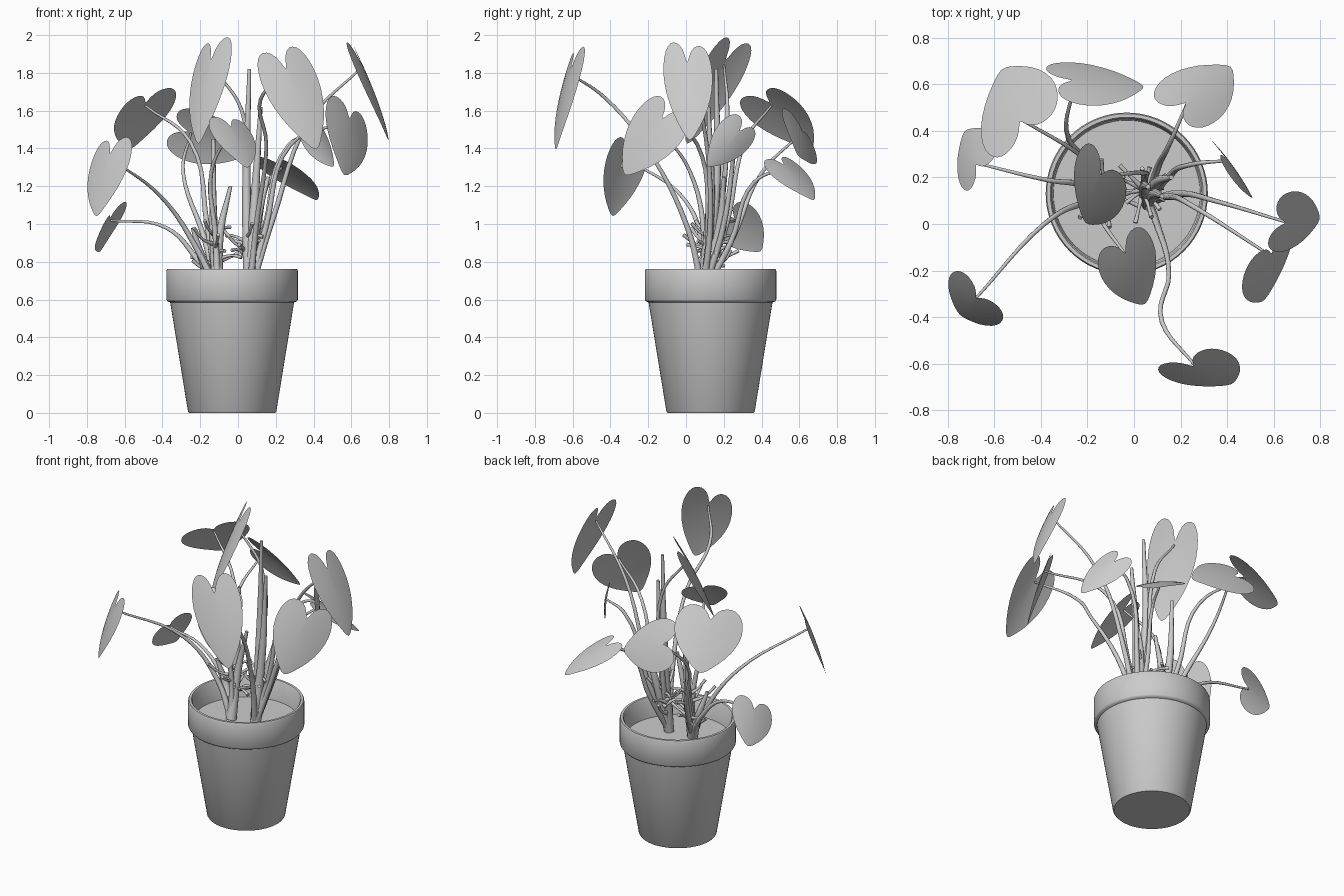
import bpy, bmesh, math, random
from mathutils import Vector

random.seed(4)
cube = bpy.data.objects.get("Cube")
if cube:
    bpy.data.objects.remove(cube, do_unlink=True)

grey = bpy.data.materials.new("plain grey")
grey.use_nodes = True
colour = (0.6, 0.6, 0.6, 1)
grey.diffuse_color = colour
grey.node_tree.nodes["Principled BSDF"].inputs["Base Color"].default_value = colour

SOIL = 0.63
POT_CENTRE = Vector((-0.031, 0.13, 0))


def add_object(name, mesh, angle=40):
    obj = bpy.data.objects.new(name, mesh)
    bpy.context.collection.objects.link(obj)
    mesh.materials.clear()
    mesh.materials.append(grey)
    bpy.ops.object.select_all(action="DESELECT")
    obj.select_set(True)
    bpy.context.view_layer.objects.active = obj
    bpy.ops.object.shade_smooth_by_angle(angle=math.radians(angle))
    return obj


def lathe(name, profile, steps=64):
    """Spin a radius/height profile around the pot axis."""
    bm = bmesh.new()
    verts = [bm.verts.new((r, 0, z)) for r, z in profile]
    edges = [bm.edges.new(pair) for pair in zip(verts, verts[1:])]
    bmesh.ops.spin(bm, geom=verts + edges, cent=(0, 0, 0), axis=(0, 0, 1),
                   angle=math.tau, steps=steps, use_duplicate=False)
    bmesh.ops.remove_doubles(bm, verts=bm.verts, dist=0.0005)
    bmesh.ops.recalc_face_normals(bm, faces=bm.faces)
    mesh = bpy.data.meshes.new(name)
    bm.to_mesh(mesh)
    bm.free()
    add_object(name, mesh).location = POT_CENTRE


def tube(name, points, radii):
    """Tapered round stem passing smoothly through the points."""
    curve = bpy.data.curves.new(name, "CURVE")
    curve.dimensions = "3D"
    curve.bevel_depth = 1
    curve.bevel_resolution = 2
    curve.resolution_u = 6
    curve.use_fill_caps = True
    spline = curve.splines.new("BEZIER")
    spline.bezier_points.add(len(points) - 1)
    for knot, point, radius in zip(spline.bezier_points, points, radii):
        knot.co = point
        knot.radius = radius
        knot.handle_left_type = knot.handle_right_type = "AUTO"
    helper = bpy.data.objects.new(name, curve)
    bpy.context.collection.objects.link(helper)
    graph = bpy.context.evaluated_depsgraph_get()
    mesh = bpy.data.meshes.new_from_object(helper.evaluated_get(graph))
    bpy.data.objects.remove(helper, do_unlink=True)
    add_object(name, mesh, 60)


# Half outline of a heart leaf: across (lobe spacing) and along (notch to tip)
HEART = [(0, .22), (.1, .1), (.33, .0), (.7, -.03), (1, .02), (1.2, .14),
         (1.27, .32), (1.14, .52), (.8, .73), (.33, .9), (0, 1.01)]


def leaf(name, clump, tip, lobe_a, lobe_b, *path):
    """Heart-shaped blade spanned by its tip and two lobes, plus its stalk."""
    tip, lobe_a, lobe_b = Vector(tip), Vector(lobe_a), Vector(lobe_b)
    middle = (lobe_a + lobe_b) / 2
    along = tip - middle
    across = (lobe_b - lobe_a) / 2
    normal = across.cross(along).normalized()
    if normal.z < 0:
        normal.negate()

    def place(u, v):
        bulge = 0.12 * along.length * v * (1 - v) - 0.012 * u * u
        return middle + across * u + along * v + normal * bulge

    bm = bmesh.new()
    rows = []
    last = len(HEART) - 1
    for i, (u, v) in enumerate(HEART):
        rib = 0.22 + 0.79 * i / last
        rows.append([bm.verts.new(place(u * k / 3, rib + (v - rib) * abs(k) / 3))
                     for k in range(-3, 4)])
    for row, following in zip(rows, rows[1:]):
        for k in range(6):
            bm.faces.new((row[k], row[k + 1], following[k + 1], following[k]))
    bmesh.ops.remove_doubles(bm, verts=bm.verts, dist=0.0005)
    bmesh.ops.recalc_face_normals(bm, faces=bm.faces)
    mesh = bpy.data.meshes.new(name)
    bm.to_mesh(mesh)
    bm.free()
    blade = add_object(name, mesh, 180)
    blade.modifiers.new("Smooth", "SUBSURF").levels = 1
    blade.modifiers["Smooth"].render_levels = 1

    # Stalk leaves the clump, bends, then meets the underside of the notch
    joint = place(0, 0.23) - normal * 0.008
    start = Vector(clump)
    first = Vector(path[0])
    rise = start.lerp(first, 0.4) + Vector((0, 0.04, 0.04))
    points = [start, rise, *map(Vector, path), joint]
    radii = [0.02, 0.015] + [0.01] * len(path) + [0.006]
    tube(name + "_stalk", points, radii)


# Pot with a raised collar, hollow mouth and flat base
lathe("pot", [(0, 0), (.228, 0), (.234, .008),
              (.328, .585), (.342, .59), (.348, .6), (.348, .752),
              (.343, .763), (.328, .763), (.322, .755), (.312, SOIL - .05)])
lathe("soil", [(0, SOIL), (.316, SOIL)])

LEFT_CLUMP = Vector((.06, .09, SOIL))
RIGHT_CLUMP = Vector((-.105, .08, SOIL))

# Leaves on the model's right clump
leaf("rear_right_leaf", RIGHT_CLUMP, (-.57, .67, 1.39), (-.34, .49, 1.73),
     (-.59, .28, 1.66), (-.25, .31, 1.43))
leaf("low_right_leaf", RIGHT_CLUMP, (-.73, .4, .85), (-.6, .3, 1.13),
     (-.72, .14, 1.01), (-.38, .19, .98))
leaf("rear_leaf", RIGHT_CLUMP, (.05, .59, 1.36), (-.3, .54, 1.62),
     (-.38, .69, 1.41), (-.29, .4, 1.27))
leaf("front_right_leaf", RIGHT_CLUMP, (-.75, -.39, 1.03), (-.74, -.21, 1.43),
     (-.57, -.38, 1.46), (-.385, .0, 1.12))
leaf("centre_leaf", RIGHT_CLUMP, (.05, -.35, 1.29), (.03, -.01, 1.55),
     (-.15, -.13, 1.57), (-.14, .02, 1.28))

# Leaves on the model's left clump
leaf("top_leaf", LEFT_CLUMP, (-.21, 0, 1.41), (-.04, .18, 1.99),
     (-.2, .35, 1.94), (.02, .22, 1.6))
leaf("rear_left_leaf", LEFT_CLUMP, (.42, .68, 1.12), (.08, .55, 1.36),
     (.27, .41, 1.34), (.16, .36, 1.22))
leaf("inner_left_leaf", LEFT_CLUMP, (.51, .11, 1.3), (.39, .26, 1.59),
     (.33, .38, 1.48), (.27, .26, 1.42))
leaf("high_left_leaf", LEFT_CLUMP, (.8, .02, 1.43), (.63, .11, 1.93),
     (.58, -.1, 1.96), (.38, .09, 1.55))
leaf("outer_left_leaf", LEFT_CLUMP, (.56, -.33, 1.25), (.5, -.17, 1.69),
     (.68, .02, 1.56), (.28, .06, 1.42))
leaf("front_leaf", LEFT_CLUMP, (.42, -.69, 1.38), (.1, -.62, 1.89),
     (.33, -.54, 1.94), (.15, -.22, 1.42), (.12, -.42, 1.66))

# Upright cut stalks
uprights = [(LEFT_CLUMP, (.045, .16, 1.2), (.06, .16, 1.82)),
            (LEFT_CLUMP, (.09, .13, 1.15), (.12, .12, 1.62)),
            (LEFT_CLUMP, (.1, .18, 1.0), (.16, .2, 1.25)),
            (RIGHT_CLUMP, (-.1, .14, .92), (-.04, .15, 1.2)),
            (RIGHT_CLUMP, (-.13, .17, 1.0), (-.13, .2, 1.45)),
            (RIGHT_CLUMP, (-.19, .14, .82), (-.24, .12, .98))]
for i, points in enumerate(uprights):
    tube(f"upright_stalk_{i}", points, (.032, .023, .01))

# Short dry stubs radiating from each clump
for side, clump in (("left", LEFT_CLUMP), ("right", RIGHT_CLUMP)):
    for i in range(12):
        turn = math.tau * (i + random.random() * 0.6) / 12
        reach = random.uniform(0.08, 0.16)
        out = Vector((math.cos(turn), math.sin(turn), 0)) * reach
        foot = clump + Vector((-0.02, 0.06, random.uniform(0.1, 0.32)))
        bend = foot + out * 0.6 + Vector((0, 0, 0.03))
        end = foot + out + Vector((0, 0, random.uniform(0.02, 0.09)))
        tube(f"{side}_stub_{i}", (foot, bend, end), (.013, .007, .01))
